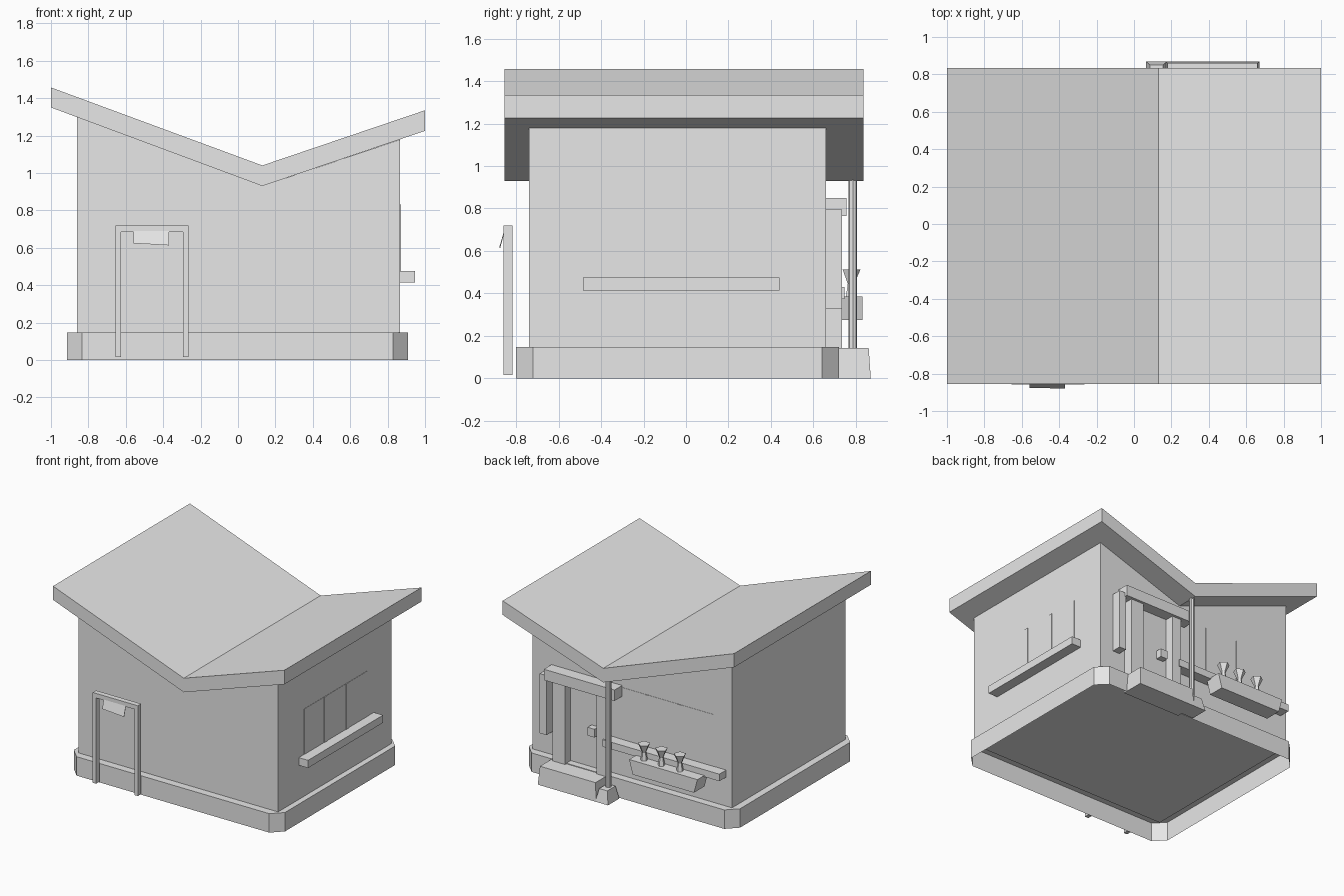
import bpy, bmesh

cube = bpy.data.objects.get("Cube")
if cube:
    bpy.data.objects.remove(cube, do_unlink=True)

grey = bpy.data.materials.new("plain_grey")
grey.use_nodes = True
GREY = (0.8, 0.8, 0.8, 1)
grey.diffuse_color = GREY
grey.node_tree.nodes["Principled BSDF"].inputs["Base Color"].default_value = GREY


def finish(name, bm):
    bmesh.ops.recalc_face_normals(bm, faces=bm.faces)
    mesh = bpy.data.meshes.new(name)
    bm.to_mesh(mesh)
    bm.free()
    mesh.materials.append(grey)
    obj = bpy.data.objects.new(name, mesh)
    bpy.context.collection.objects.link(obj)
    return obj


def loft(name, lower, upper, bottom=True):
    """Join two matching outlines with side faces and end caps."""
    bm = bmesh.new()
    a = [bm.verts.new(p) for p in lower]
    b = [bm.verts.new(p) for p in upper]
    n = len(a)
    for i in range(n):
        j = (i + 1) % n
        bm.faces.new((a[i], a[j], b[j], b[i]))
    bm.faces.new(b)
    if bottom:
        bm.faces.new(a[::-1])
    return finish(name, bm)


def rect(x, y, z, grow_x=0, grow_y=0):
    x0, x1 = x[0] - grow_x, x[1] + grow_x
    y0, y1 = y[0] - grow_y, y[1] + grow_y
    return [(x0, y0, z), (x1, y0, z), (x1, y1, z), (x0, y1, z)]


def box(name, x, y, z, taper_x=0, taper_y=0):
    """Box from ranges; a positive taper widens the bottom."""
    return loft(name, rect(x, y, z[0], taper_x, taper_y), rect(x, y, z[1]))


def extrude_y(name, profile, y):
    return loft(name, [(px, y[0], pz) for px, pz in profile],
                [(px, y[1], pz) for px, pz in profile])


def cone(name, x, y, z, r_low, r_high, sides):
    bm = bmesh.new()
    bmesh.ops.create_cone(bm, cap_ends=True, segments=sides, radius1=r_low,
                          radius2=r_high, depth=z[1] - z[0])
    bmesh.ops.translate(bm, verts=bm.verts, vec=(x, y, (z[0] + z[1]) / 2))
    return finish(name, bm)


# Foundation: open-bottomed skirt with cut corners
X0, X1, Y0, Y1, C = -0.915, 0.91, -0.80, 0.72, 0.08
plan = [(X0 + C, Y0), (X1 - C, Y0), (X1, Y0 + C), (X1, Y1 - C),
        (X1 - C, Y1), (X0 + C, Y1), (X0, Y1 - C), (X0, Y0 + C)]
loft("foundation", [(x, y, 0) for x, y in plan],
     [(x, y, 0.148) for x, y in plan], bottom=False)

# Walls rising to the underside of the butterfly roof
VALLEY = 0.13
extrude_y("walls", [(-0.86, 0.135), (0.865, 0.135), (0.865, 1.178),
                    (VALLEY, 0.93), (-0.86, 1.298)], (-0.74, 0.66))
extrude_y("roof", [(-1, 1.35), (VALLEY, 0.93), (1, 1.225), (1, 1.335),
                   (VALLEY, 1.04), (-1, 1.457)], (-0.855, 0.835))

# Side window with mullions and sill
WX = 0.865
box("side_window_pane", (WX - 0.01, WX + 0.002), (-0.42, 0.37), (0.46, 0.83))
for y in (-0.158, 0.11):
    box("side_window_mullion", (WX - 0.01, WX + 0.006),
        (y - 0.016, y + 0.016), (0.46, 0.83))
box("side_window_sill", (WX - 0.02, 0.945), (-0.485, 0.44), (0.415, 0.475))

# Back window with mullions and sill
WY = 0.66
box("back_window_pane", (-0.70, 0.13), (WY - 0.01, WY + 0.002), (0.41, 0.835))
for x in (-0.41, -0.125):
    box("back_window_mullion", (x - 0.016, x + 0.016),
        (WY - 0.01, WY + 0.006), (0.41, 0.835))
box("back_window_sill", (-0.81, 0.20), (WY - 0.02, 0.745), (0.375, 0.43))

# Planter and three potted plants
box("planter", (-0.68, -0.09), (0.70, 0.83), (0.275, 0.385), taper_x=-0.03)
for x in (-0.18, -0.33, -0.49):
    cone("plant_stem", x, 0.775, (0.38, 0.46), 0.028, 0.014, 5)
    cone("plant_head", x, 0.775, (0.44, 0.512), 0.014, 0.046, 5)

# Door, frame, canopy beam and side lamp box
box("door", (0.26, 0.53), (WY - 0.01, WY + 0.006), (0.14, 0.77))
box("door_handle", (0.29, 0.35), (WY, 0.715), (0.41, 0.475))
for x in ((0.18, 0.26), (0.53, 0.64)):
    box("door_post", x, (WY - 0.02, 0.735), (0.14, 0.79))
box("door_canopy", (0.09, 0.70), (WY - 0.02, 0.755), (0.765, 0.85))
box("door_side_box", (0.69, 0.75), (WY - 0.02, 0.735), (0.33, 0.795))
box("door_step", (0.18, 0.66), (0.70, 0.86), (0, 0.143), 0.012, 0.01)

# Drainpipe below the roof valley
cone("drainpipe", 0.12, 0.785, (0.03, 0.98), 0.02, 0.02, 8)
box("drainpipe_foot", (0.085, 0.155), (0.75, 0.85), (0, 0.10), 0.02, 0.02)

# Free-standing gate with a hanging sign plate
GY = (-0.858, -0.817)
for x in (-0.64, -0.28):
    box("gate_post", (x - 0.015, x + 0.015), GY, (0.015, 0.70))
box("gate_beam", (-0.655, -0.265), GY, (0.685, 0.72))
sign = [(-0.56, -0.858, 0.69), (-0.37, -0.858, 0.69),
        (-0.37, -0.879, 0.613), (-0.56, -0.877, 0.624)]
loft("gate_sign", [(x, y + 0.004, z) for x, y, z in sign], sign)
